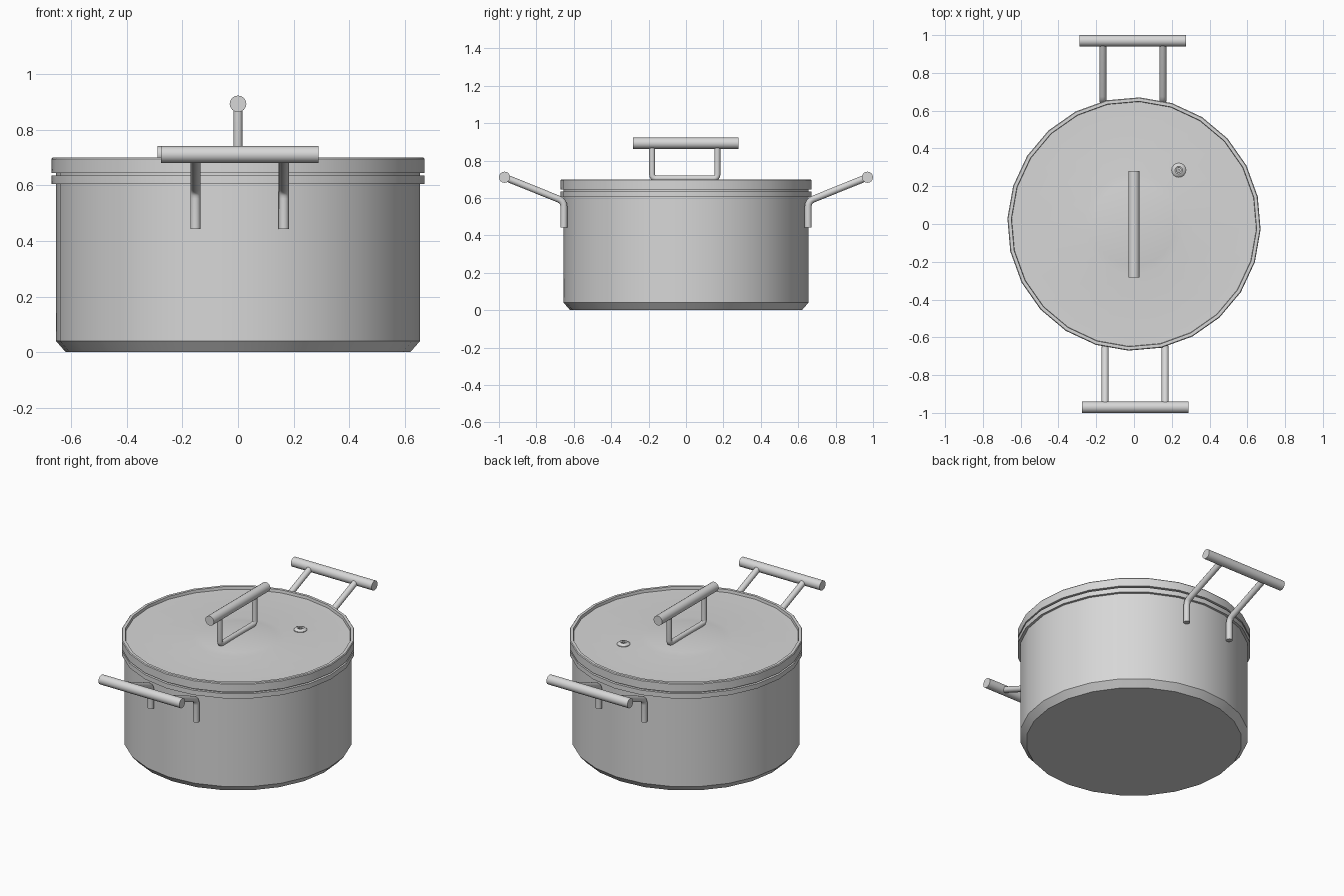
import bpy, bmesh, math
from mathutils import Vector, Matrix

cube = bpy.data.objects.get("Cube")
if cube:
    bpy.data.objects.remove(cube, do_unlink=True)

# One brushed steel grey for everything
steel = bpy.data.materials.new("steel_grey")
steel.use_nodes = True
GREY = (0.68, 0.68, 0.68, 1.0)
steel.diffuse_color = GREY
steel.node_tree.nodes["Principled BSDF"].inputs["Base Color"].default_value = GREY

SIDES = 24
TURN = math.radians(-2.5)   # the vessel is slightly rotated about z


def smooth(obj):
    bpy.ops.object.select_all(action='DESELECT')
    obj.select_set(True)
    bpy.context.view_layer.objects.active = obj
    bpy.ops.object.shade_smooth_by_angle(angle=math.radians(30))


def lathe(name, profile, sides=SIDES, turn=TURN, centre=(0, 0, 0)):
    """Spin a profile of (radius, z) points round the z axis."""
    bm = bmesh.new()
    verts = [bm.verts.new((r, 0, z)) for r, z in profile]
    edges = [bm.edges.new(pair) for pair in zip(verts, verts[1:])]
    bmesh.ops.spin(bm, geom=verts + edges, cent=(0, 0, 0), axis=(0, 0, 1),
                   angle=math.tau, steps=sides, use_duplicate=False)
    bmesh.ops.remove_doubles(bm, verts=bm.verts, dist=1e-5)
    bmesh.ops.recalc_face_normals(bm, faces=bm.faces)
    bm.transform(Matrix.Translation(centre) @ Matrix.Rotation(turn, 4, 'Z'))
    mesh = bpy.data.meshes.new(name)
    bm.to_mesh(mesh)
    bm.free()
    mesh.materials.append(steel)
    obj = bpy.data.objects.new(name, mesh)
    bpy.context.collection.objects.link(obj)
    smooth(obj)
    return obj


def rounded(points, radius, steps=4):
    """Round the inner corners of a path."""
    pts = [Vector(p) for p in points]
    out = [pts[0]]
    for a, b, c in zip(pts, pts[1:], pts[2:]):
        start = b + (a - b).normalized() * radius
        end = b + (c - b).normalized() * radius
        for i in range(steps + 1):
            t = i / steps
            out.append(start * (1 - t) ** 2 + b * 2 * t * (1 - t) + end * t * t)
    return out + [pts[-1]]


def tube(name, points, radius):
    """Capped round bar that follows a path."""
    curve = bpy.data.curves.new(name, 'CURVE')
    curve.dimensions = '3D'
    curve.bevel_depth = radius
    curve.bevel_resolution = 6
    curve.use_fill_caps = True
    spline = curve.splines.new('POLY')
    spline.points.add(len(points) - 1)
    for p, co in zip(spline.points, points):
        p.co = (*co, 1)
    curve.materials.append(steel)
    obj = bpy.data.objects.new(name, curve)
    bpy.context.collection.objects.link(obj)
    bpy.ops.object.select_all(action='DESELECT')
    obj.select_set(True)
    bpy.context.view_layer.objects.active = obj
    bpy.ops.object.convert(target='MESH')
    obj = bpy.context.view_layer.objects.active
    obj.name = name
    smooth(obj)
    return obj


# Hollow pot with bevelled foot and a rim band
lathe("pot_body", [
    (0, 0), (0.62, 0), (0.655, 0.04), (0.655, 0.605), (0.671, 0.605),
    (0.671, 0.635), (0.63, 0.635), (0.63, 0.04), (0, 0.04)])

# Lid: plug, raised rim, recessed plate and shallow central dome
DOME_R, PLATE_Z, DOME_H = 0.265, 0.682, 0.016
dome = [(DOME_R * (1 - i / 6), PLATE_Z + DOME_H * (1 - (1 - i / 6) ** 2))
        for i in range(7)]
lathe("lid", [
    (0, 0.63), (0.655, 0.63), (0.655, 0.645), (0.671, 0.645), (0.671, 0.695),
    (0.667, 0.70), (0.65, 0.70), (0.648, PLATE_Z)] + dome)

# Steam vent grommet with a hole
lathe("steam_vent", [
    (0.038, 0.678), (0.038, 0.686), (0.030, 0.694), (0.020, 0.697),
    (0.013, 0.694), (0.012, 0.684), (0, 0.684)], 16, 0, (0.237, 0.285, 0))
lathe("steam_vent_pin", [(0.006, 0.682), (0.006, 0.694), (0, 0.694)],
      12, 0, (0.237, 0.285, 0))

# Lid handle: grip on a U-shaped bracket
tube("lid_grip", [(0, -0.284, 0.893), (0, 0.281, 0.893)], 0.03)
tube("lid_bracket", rounded([
    (0, -0.181, 0.885), (0, -0.181, 0.705),
    (0, 0.168, 0.705), (0, 0.168, 0.885)], 0.022), 0.016)

# Side handles: the back one is the front one turned half way round
for side, s in (("front", 1), ("back", -1)):
    tube(side + "_grip", [(s * -0.276, s * -0.97, 0.711),
                          (s * 0.289, s * -0.97, 0.711)], 0.03)
    for label, x in (("a", -0.153), ("b", 0.165)):
        tube(f"{side}_handle_leg_{label}", rounded([
            (s * x, s * -0.653, 0.443), (s * x, s * -0.653, 0.583),
            (s * x, s * -0.96, 0.707)], 0.03), 0.0185)
